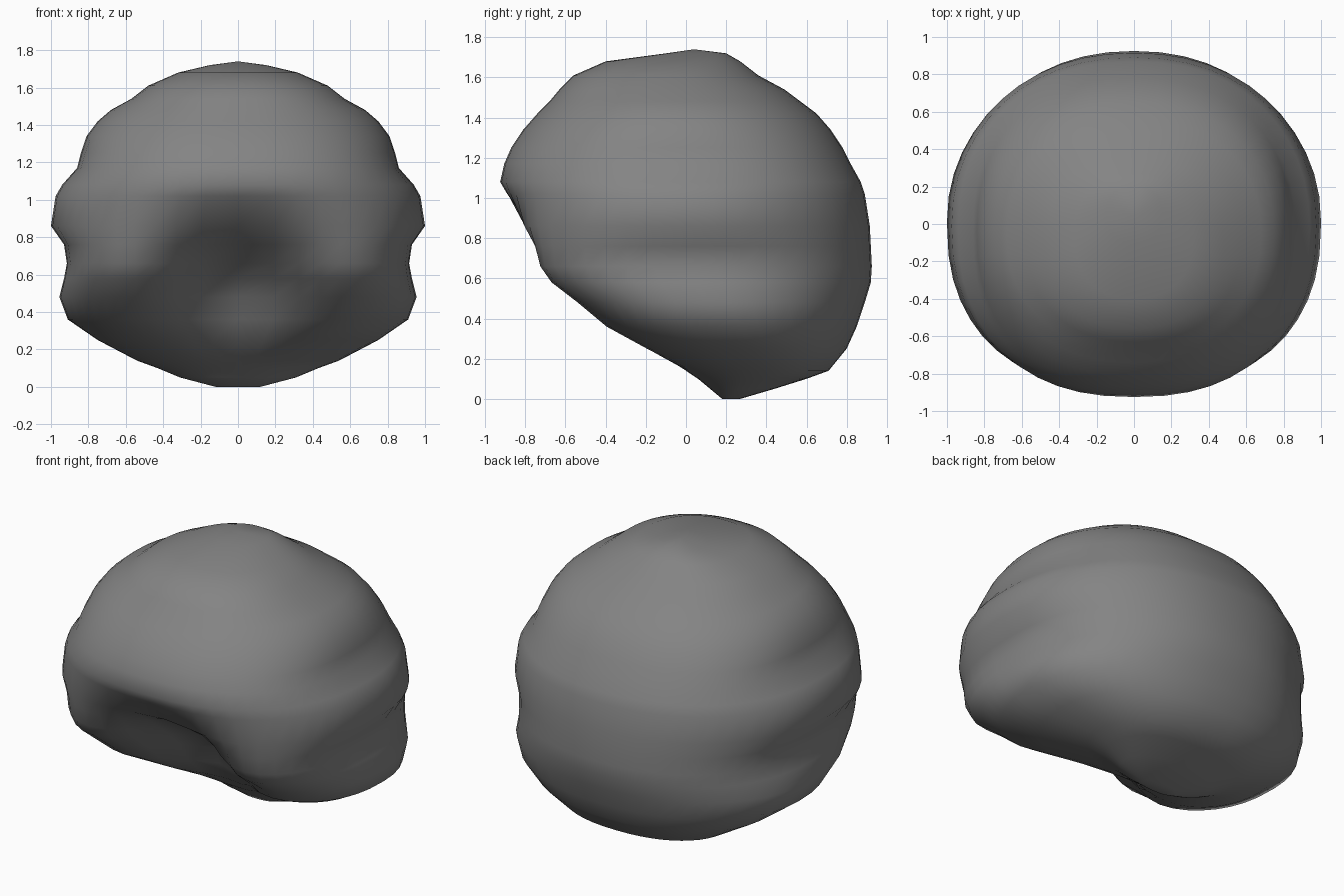
import bpy, bmesh, math

# Level outline: height, half width, side lump, front y, back y, hollow depth
LEVELS = [
    (0.00, 0.12, 0, 0.18, 0.27, 0.00), (0.05, 0.31, 0, 0.12, 0.44, 0.00),
    (0.10, 0.43, 0, 0.06, 0.60, 0.00), (0.14, 0.54, 0, -0.03, 0.71, 0.03),
    (0.25, 0.75, 0, -0.31, 0.80, 0.18), (0.36, 0.90, 0.01, -0.52, 0.85, 0.34),
    (0.48, 0.945, 0.01, -0.68, 0.89, 0.46), (0.58, 0.94, -0.01, -0.83, 0.92, 0.53),
    (0.66, 0.945, -0.03, -0.88, 0.925, 0.47), (0.76, 0.95, -0.02, -0.885, 0.92, 0.32),
    (0.86, 0.97, 0.03, -0.895, 0.915, 0.145), (1.02, 0.955, 0.02, -0.91, 0.89, 0.02),
    (1.08, 0.93, 0.01, -0.925, 0.87, 0.00), (1.17, 0.89, -0.03, -0.905, 0.82, 0.00),
    (1.25, 0.855, -0.015, -0.87, 0.78, 0.00), (1.34, 0.80, 0.01, -0.81, 0.72, 0.00),
    (1.42, 0.74, 0.01, -0.74, 0.65, 0.00), (1.48, 0.67, 0.01, -0.68, 0.57, 0.00),
    (1.54, 0.58, -0.01, -0.63, 0.49, 0.00), (1.61, 0.48, 0, -0.56, 0.36, 0.00),
    (1.68, 0.32, 0, -0.40, 0.27, 0.00), (1.72, 0.15, 0, -0.10, 0.20, 0.00),
]
SEGMENTS = 48


def spow(v, e):
    return math.copysign(abs(v) ** e, v)


def ring(bm, z, w, lump, yf, yb, depth):
    """One rounded level, squarer at the lower front, with a central hollow."""
    mid, half = (yf + yb) / 2, (yb - yf) / 2
    # squareness of the front fades in at the bottom and out toward the crown
    square = max(0.0, min(1.0, (z - 0.15) / 0.2, (1.2 - z) / 0.4))
    verts = []
    for i in range(SEGMENTS):
        a = 2 * math.pi * i / SEGMENTS
        c, s = math.cos(a), math.sin(a)
        n = 2.25 + (0.3 * square if s < 0 else -0.1 * square)
        x = (w + lump * abs(c) ** 6) * spow(c, 2 / n)
        y = mid + half * spow(s, 2 / n)
        if s < 0:
            y += depth * math.exp(-(x / 0.38) ** 2)
        verts.append(bm.verts.new((x, y, z)))
    return verts


# Rounded mass with a recessed, sloping lower front
bm = bmesh.new()
rings = [ring(bm, *lv) for lv in LEVELS]
for lo, hi in zip(rings, rings[1:]):
    for i in range(SEGMENTS):
        j = (i + 1) % SEGMENTS
        bm.faces.new((lo[i], lo[j], hi[j], hi[i]))

# Closed base and slightly peaked crown
bm.faces.new(rings[0][::-1])
crown = bm.verts.new((0, 0.04, 1.74))
for i in range(SEGMENTS):
    bm.faces.new((rings[-1][i], rings[-1][(i + 1) % SEGMENTS], crown))

bmesh.ops.recalc_face_normals(bm, faces=bm.faces[:])
for f in bm.faces:
    f.smooth = True
mesh = bpy.data.meshes.new("rounded_hair")
bm.to_mesh(mesh)
bm.free()
hair = bpy.data.objects.new("rounded_hair", mesh)
bpy.context.collection.objects.link(hair)

# Dark grey colour
grey = bpy.data.materials.new("dark_grey")
grey.diffuse_color = (0.23, 0.23, 0.23, 1)
mesh.materials.append(grey)
